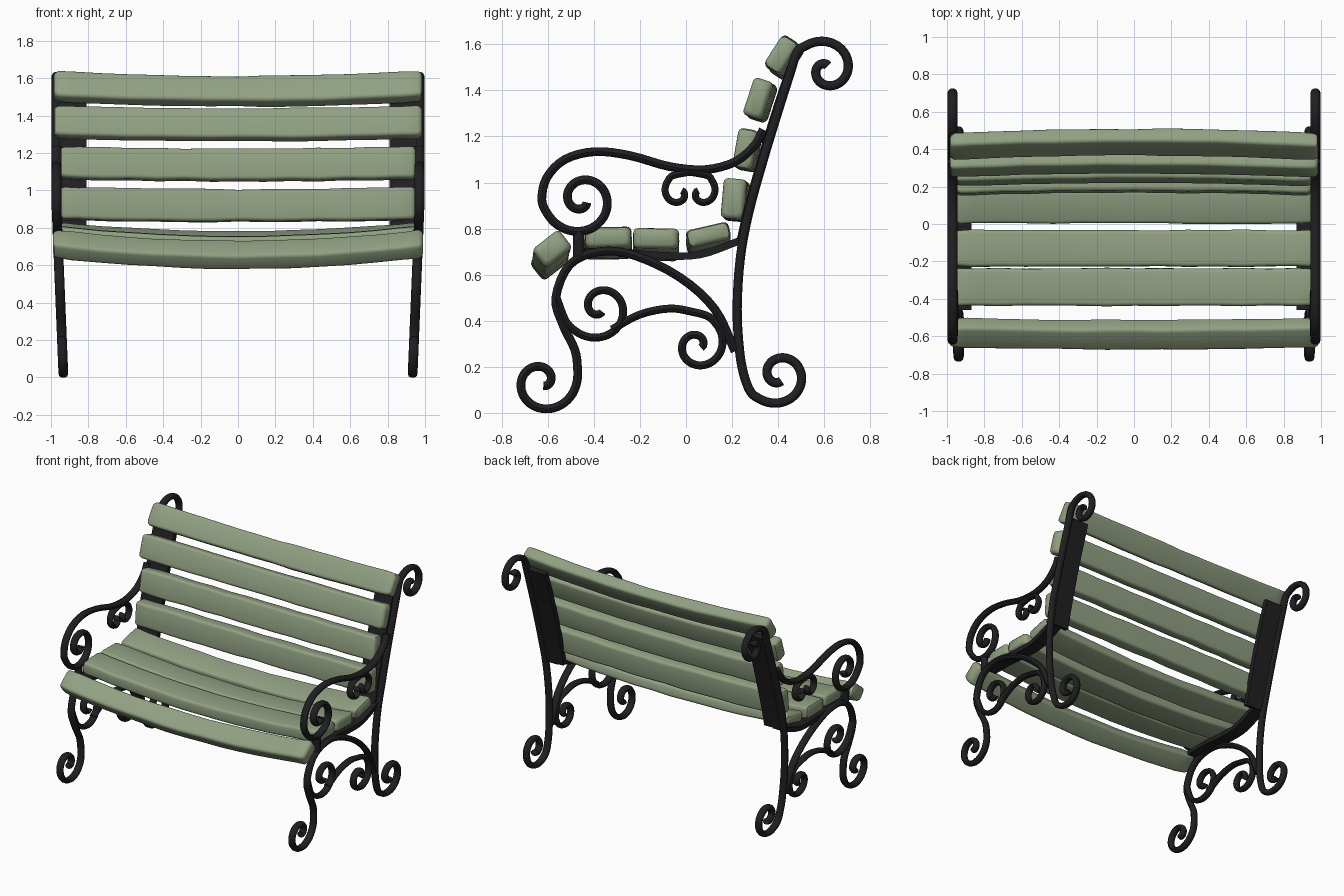
import bpy, bmesh, math, random
from mathutils import Vector

if "Cube" in bpy.data.objects:
    bpy.data.objects.remove(bpy.data.objects["Cube"])

random.seed(4)


def material(name, rgb):
    m = bpy.data.materials.new(name)
    m.diffuse_color = (*rgb, 1)
    m.use_nodes = True
    m.node_tree.nodes["Principled BSDF"].inputs["Base Color"].default_value = m.diffuse_color
    return m


GREEN = material("sage painted wood", (0.285, 0.355, 0.225))
IRON = material("black iron", (0.014, 0.014, 0.016))


def make_object(name, rings, mat, angle, mirror=False):
    """Skin a list of equal rings into a closed solid."""
    bm = bmesh.new()
    vs = [[bm.verts.new(p) for p in r] for r in rings]
    n = len(rings[0])
    for a, b in zip(vs, vs[1:]):
        for i in range(n):
            bm.faces.new((a[i], a[(i + 1) % n], b[(i + 1) % n], b[i]))
    bm.faces.new(vs[0])
    bm.faces.new(vs[-1])
    bmesh.ops.recalc_face_normals(bm, faces=bm.faces)
    me = bpy.data.meshes.new(name)
    bm.to_mesh(me)
    bm.free()
    me.materials.append(mat)
    ob = bpy.data.objects.new(name, me)
    bpy.context.collection.objects.link(ob)
    bpy.ops.object.select_all(action='DESELECT')
    ob.select_set(True)
    bpy.context.view_layer.objects.active = ob
    bpy.ops.object.shade_smooth_by_angle(angle=math.radians(angle))
    if mirror:
        ob.modifiers.new("mirror", 'MIRROR')
    return ob


def spiral(cy, cz, r0, r1, a0, a1):
    """Scroll points in the side (y, z) plane, angles in degrees."""
    n = int(abs(a1 - a0) / 20)
    pts = []
    for i in range(n + 1):
        t = i / n
        r = r0 + (r1 - r0) * t ** 0.8
        a = math.radians(a0 + (a1 - a0) * t)
        pts.append((cy + r * math.cos(a), cz + r * math.sin(a)))
    return pts


def smooth_path(pts, steps=4):
    """Catmull-Rom through the points."""
    p = [Vector(q) for q in pts]
    p = [2 * p[0] - p[1]] + p + [2 * p[-1] - p[-2]]
    out = []
    for i in range(1, len(p) - 2):
        a, b, c, d = p[i - 1:i + 3]
        for k in range(steps):
            t = k / steps
            out.append(0.5 * (2 * b + (c - a) * t + (2 * a - 5 * b + 4 * c - d) * t * t
                              + (3 * b - a - 3 * c + d) * t ** 3))
    return out + [p[-2]]


def frame_x(z):
    return 0.933 + 0.037 * min(1, max(0, z / 0.9))


def iron(name, pts, half=0.020, half_x=0.026, x=None, flat=False):
    """Sweep an iron bar along a side-plane path, on both ends of the bench."""
    path = smooth_path(pts)
    if flat:
        section = [(-1, -1), (1, -1), (1, 1), (-1, 1)]
    else:
        section = [(math.cos(math.tau * k / 10), math.sin(math.tau * k / 10)) for k in range(10)]
    rings = []
    for i, q in enumerate(path):
        t = (path[min(i + 1, len(path) - 1)] - path[max(i - 1, 0)]).normalized()
        nrm = Vector((-t.y, t.x))
        cx = frame_x(q.y) if x is None else x
        rings.append([(cx + u * half_x, q.x + nrm.x * v * half, q.y + nrm.y * v * half)
                      for u, v in section])
    return make_object(name, rings, IRON, 45, mirror=True)


# Back posts with top and foot scrolls
iron("back_post", spiral(.61, 1.49, .148, .018, 150, -290)[::-1]
     + [(.45, 1.468), (.395, 1.295), (.33, 1.08), (.27, .86), (.235, .665),
        (.222, .45), (.232, .275), (.25, .17)]
     + spiral(.405, .165, .145, .028, -150, 290), half=.021)

# Front legs, sweeping over into the diagonal brace
iron("front_leg", [(.213, .267), (.126, .449), (-.026, .588), (-.222, .683), (-.374, .70),
                   (-.504, .644), (-.565, .50), (-.535, .384), (-.483, .275)]
     + spiral(-.626, .137, .165, .02, 20, -430))

# Scrolls under the seat
iron("front_brace_scroll", [(-.562, .50)] + spiral(-.374, .457, .16, .02, -160, 300), half=.018)
iron("rear_brace_scroll", [(-.322, .362), (-.2, .427), (-.07, .453), (.03, .438)]
     + spiral(.048, .293, .135, .02, 70, -390), half=.018)

# Armrests with hanging double scroll and short stub to the seat
iron("armrest", [(.335, 1.23), (.30, 1.164), (.213, 1.09), (.083, 1.056), (-.07, 1.069),
                 (-.243, 1.117), (-.396, 1.134), (-.526, 1.1), (-.605, 1.02)]
     + spiral(-.452, .926, .174, .025, 180, 690))
iron("arm_scroll_front", [(.017, 1.045)] + spiral(-.03, .955, .08, .015, 110, 400), half=.016)
iron("arm_scroll_rear", [(.017, 1.045)] + spiral(.065, .955, .08, .015, 70, -220), half=.016)
iron("arm_stub", [(-.465, .79), (-.465, .68)], half=.026)

# Seat rails and back support plates
iron("seat_rail", [(-.46, .70), (-.287, .698), (-.113, .683), (.06, .687), (.235, .748)],
     half=.016, half_x=.048, x=.918, flat=True)
iron("back_plate", [(.238, .75), (.268, .88), (.322, 1.08), (.385, 1.29), (.455, 1.50)],
     half=.018, half_x=.072, x=.883, flat=True)


def slat(name, cy, cz, width, thick, angle, length, sag, bow):
    """Rounded, slightly uneven plank that sags and bows along x."""
    ca, sa = math.cos(math.radians(angle)), math.sin(math.radians(angle))
    r = 0.02
    stations = [-1, -.992, -.975] + [-.9 + .15 * i for i in range(13)] + [.975, .992, 1]
    rings = []
    for s in stations:
        inset = {1: .018, .992: .006}.get(abs(s), 0)
        w = width / 2 - inset + random.uniform(-.003, .003)
        h = thick / 2 - inset + random.uniform(-.002, .002)
        f = 1 - s * s
        ring = []
        for k, (su, sv) in enumerate([(1, 1), (-1, 1), (-1, -1), (1, -1)]):
            for j in range(4):
                a = math.radians(90 * k + 30 * j)
                u = su * (w - r) + r * math.cos(a)
                v = sv * (h - r) + r * math.sin(a)
                ring.append((s * length, cy + u * ca - v * sa + bow * f,
                             cz + u * sa + v * ca - sag * f))
        rings.append(ring)
    make_object(name, rings, GREEN, 40)


# Seat slats, front to back
slat("seat_slat_front", -.58, .715, .142, .10, 38, .99, .06, -.012)
slat("seat_slat_2", -.337, .765, .20, .09, 1, .96, .055, 0)
slat("seat_slat_3", -.13, .76, .195, .09, -1, .96, .055, 0)
slat("seat_slat_rear", .097, .775, .185, .075, 13, .955, .045, 0)

# Back slats, bottom to top
slat("back_slat_1", .207, .93, .17, .10, 85, .95, .012, .015)
slat("back_slat_2", .257, 1.147, .17, .09, 80, .95, .012, .018)
slat("back_slat_3", .312, 1.365, .168, .088, 72, .985, .015, .02)
slat("back_slat_top", .413, 1.557, .158, .085, 57, .985, .028, .025)
